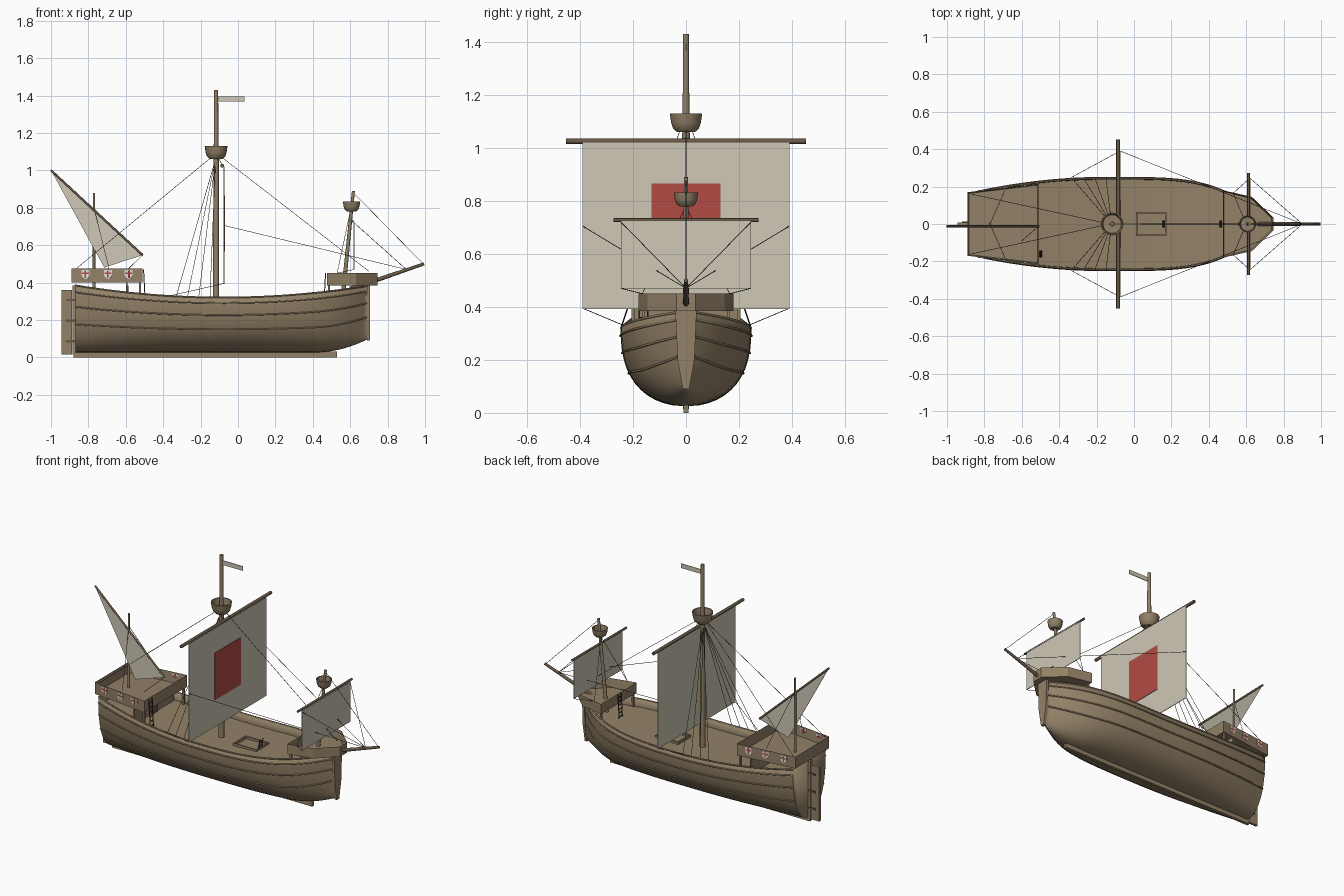
import bpy, bmesh, math
from mathutils import Vector

cube = bpy.data.objects.get("Cube")
if cube:
    bpy.data.objects.remove(cube, do_unlink=True)


def material(name, r, g, b):
    m = bpy.data.materials.new(name)
    m.use_nodes = True
    m.diffuse_color = (r, g, b, 1)
    m.node_tree.nodes["Principled BSDF"].inputs["Base Color"].default_value = (r, g, b, 1)
    return m


WOOD = material("wood", .29, .22, .135)
DARK = material("dark_wood", .14, .10, .065)
ROPE = material("rope", .07, .055, .045)
SAIL = material("sailcloth", .62, .58, .47)
RED = material("red", .45, .07, .058)
WHITE = material("white", .75, .73, .68)


def finish(name, bm, mat, smooth=False):
    bmesh.ops.recalc_face_normals(bm, faces=bm.faces)
    mesh = bpy.data.meshes.new(name)
    bm.to_mesh(mesh)
    bm.free()
    mesh.materials.append(mat)
    ob = bpy.data.objects.new(name, mesh)
    bpy.context.collection.objects.link(ob)
    if smooth:
        bpy.ops.object.select_all(action='DESELECT')
        ob.select_set(True)
        bpy.context.view_layer.objects.active = ob
        bpy.ops.object.shade_smooth_by_angle(angle=math.radians(40))
    return ob


def prism(name, pts, axis, a, b, mat):
    """Extrude a 2D outline along an axis from a to b."""
    place = {'x': lambda p, t: (t, p[0], p[1]), 'y': lambda p, t: (p[0], t, p[1]),
             'z': lambda p, t: (p[0], p[1], t)}[axis]
    bm = bmesh.new()
    face = bm.faces.new([bm.verts.new(place(p, a)) for p in pts])
    new = bmesh.ops.extrude_face_region(bm, geom=[face])['geom']
    move = Vector(place((0, 0), b - a))
    bmesh.ops.translate(bm, vec=move, verts=[v for v in new if isinstance(v, bmesh.types.BMVert)])
    return finish(name, bm, mat)


def rect(u0, u1, v0, v1):
    return [(u0, v0), (u1, v0), (u1, v1), (u0, v1)]


def tray(name, half, z0, z1, floor):
    """Open-topped castle from a half outline mirrored across y."""
    pts = half + [(x, -y) for x, y in reversed(half)]
    ob = prism(name, pts, 'z', z0, z1, WOOD)
    bm = bmesh.new()
    bm.from_mesh(ob.data)
    top = max(bm.faces, key=lambda f: f.calc_center_median().z)
    bmesh.ops.inset_region(bm, faces=[top], thickness=.01)
    bmesh.ops.translate(bm, vec=(0, 0, floor - z1), verts=top.verts[:])
    bm.to_mesh(ob.data)
    bm.free()


def spar(name, a, b, r0, r1, mat):
    """Tapered round pole between two points."""
    a, b = Vector(a), Vector(b)
    bm = bmesh.new()
    bmesh.ops.create_cone(bm, cap_ends=True, segments=12, radius1=r0, radius2=r1, depth=(b - a).length)
    ob = finish(name, bm, mat, True)
    ob.location = (a + b) / 2
    ob.rotation_euler = (b - a).to_track_quat('Z', 'Y').to_euler()


def lines(name, paths, r, mat):
    """Round tubes along polylines, all in one object."""
    cu = bpy.data.curves.new(name, 'CURVE')
    cu.dimensions = '3D'
    cu.bevel_depth = r
    cu.bevel_resolution = 1
    for path in paths:
        sp = cu.splines.new('POLY')
        sp.points.add(len(path) - 1)
        for p, co in zip(sp.points, path):
            p.co = (*co, 1)
    cu.materials.append(mat)
    bpy.context.collection.objects.link(bpy.data.objects.new(name, cu))


def nest(name, x, z, r, h):
    """Lathed lookout cup."""
    prof = [(0, 0), (.55, 0), (.8, .2), (.92, .5), (1, 1), (.9, 1), (.8, .4), (0, .35)]
    bm = bmesh.new()
    vs = [bm.verts.new((x + r * u, 0, z + h * v)) for u, v in prof]
    edges = [bm.edges.new(e) for e in zip(vs, vs[1:])]
    bmesh.ops.spin(bm, geom=vs + edges, cent=(x, 0, 0), axis=(0, 0, 1), angle=math.tau, steps=20)
    bmesh.ops.remove_doubles(bm, verts=bm.verts, dist=.0005)
    finish(name, bm, WOOD, True)


# Hull lines
def width(x):
    t = x + .15
    return .247 - .082 * (t / .72) ** 2 if t < 0 else max(.03, .247 * (1 - (t / .86) ** 4))


def sheer(x):
    return .32 + .065 * ((x + .08) / .79) ** 2


def keel_z(x):
    return .025 + .075 * (max(0, x - .4) / .3) ** 2


def side(x, u, s=1, out=0):
    y = width(x) * (1 - (1 - u) ** 2.5) ** .4545
    return (x, s * (y + out), keel_z(x) + u * (sheer(x) - keel_z(x)))


STERN, BOW, N, M = -.87, .70, 44, 12
xs = [STERN + (BOW - STERN) * math.sin(i / N * math.pi / 2) for i in range(N + 1)]

# Hull shell with flat transom
bm = bmesh.new()
rows = []
for x in xs:
    us = [(j / M) ** 1.8 for j in range(M + 1)]
    ring = [side(x, u, -1) for u in reversed(us)] + [side(x, u) for u in us[1:]]
    rows.append([bm.verts.new(p) for p in ring])
for p, q in zip(rows, rows[1:]):
    for k in range(2 * M):
        bm.faces.new((p[k], p[k + 1], q[k + 1], q[k]))
bm.faces.new(rows[0])
bm.faces.new(rows[-1])
hull = finish("hull", bm, WOOD, True)
shell = hull.modifiers.new("planking", 'SOLIDIFY')
shell.thickness = .008
shell.offset = -1

# Deck following the sheer
bm = bmesh.new()
edge = [[bm.verts.new((x, s * (width(x) - .006), sheer(x) - .05)) for s in (-1, 1)] for x in xs]
for p, q in zip(edge, edge[1:]):
    bm.faces.new((p[0], q[0], q[1], p[1]))
finish("deck", bm, WOOD)

# Wales and gunwales
lines("wales", [[side(x, u, s, .001) for x in xs] for u in (.9, .68, .42) for s in (-1, 1)], .0045, WOOD)
lines("gunwales", [[side(x, 1, s, -.003) for x in xs] for s in (-1, 1)], .005, WOOD)

# Keel, stem, sternpost and rudder
prism("keel", rect(-.88, .53, 0, .03), 'y', -.01, .01, WOOD)
prism("stem", [(-.012, .09), (.012, .09), (.032, .2), (.04, .385), (-.04, .385), (-.032, .2)],
      'x', .69, .706, WOOD)
prism("sternpost", rect(-.885, -.865, .015, .385), 'y', -.012, .012, WOOD)
prism("rudder", rect(-.945, -.887, .015, .36), 'y', -.008, .008, WOOD)
for z in (.08, .19, .3):
    prism("rudder_hinge", rect(-.92, -.87, z, z + .012), 'y', -.014, .014, DARK)

# Castles
tray("aft_castle", [(-.89, .17), (-.51, .215)], .40, .475, .41)
tray("fore_castle", [(.475, .18), (.63, .145), (.745, .035)], .385, .45, .395)
prism("aft_bulkhead", rect(-.2, .2, .28, .40), 'x', -.6, -.59, WOOD)
prism("aft_door", rect(-.03, .03, .29, .385), 'x', -.59, -.585, DARK)
for s in (-1, 1):
    prism("aft_post", rect(s * .2 - .006, s * .2 + .006, .28, .40), 'x', -.53, -.518, WOOD)
    prism("fore_post", rect(s * .16 - .006, s * .16 + .006, .28, .39), 'x', .48, .492, WOOD)

# Shields with crosses on both sides of the aft castle
shield = [(-.021, .024), (-.021, -.004), (-.013, -.017), (0, -.024), (.013, -.017), (.021, -.004), (.021, .024)]
for s in (-1, 1):
    for x in (-.815, -.695, -.585):
        parts = [prism("shield", shield, 'y', -.003, .003, WHITE),
                 prism("cross_upright", rect(-.004, .004, -.02, .022), 'y', -.004, .004, RED),
                 prism("cross_bar", rect(-.019, .019, .002, .01), 'y', -.004, .004, RED)]
        for ob in parts:
            ob.location = (x, s * (.17 + .118 * (x + .89)), .443)
            ob.rotation_euler.z = s * math.atan(.118)


# Ladders
def ladder(name, x0, z0, x1, z1, y):
    rails = [[(x0, y + d, z0), (x1, y + d, z1)] for d in (-.016, .016)]
    rungs = [[(x0 + (x1 - x0) * t, y + d, z0 + (z1 - z0) * t) for d in (-.016, .016)]
             for t in (.12, .27, .42, .57, .72, .87)]
    lines(name, rails + rungs, .003, ROPE)


ladder("aft_ladder", -.495, .28, -.505, .47, -.16)
ladder("fore_ladder", .46, .29, .468, .45, 0)
ladder("hatch_ladder", .15, .24, .165, .33, 0)

# Hatch coaming
for y in (-.06, .06):
    prism("hatch_side", rect(.01, .175, y - .004, y + .004), 'z', .265, .287, WOOD)
for x in (.014, .171):
    prism("hatch_end", rect(x - .004, x + .004, -.06, .06), 'z', .265, .287, WOOD)

# Masts, yards and bowsprit
spar("main_mast", (-.117, 0, .25), (-.117, 0, 1.1), .017, .014, WOOD)
spar("main_topmast", (-.117, 0, 1.08), (-.117, 0, 1.43), .013, .011, WOOD)
spar("fore_mast", (.555, 0, .27), (.617, 0, .89), .012, .008, WOOD)
spar("mizzen_mast", (-.77, 0, .28), (-.77, 0, .88), .008, .006, WOOD)
spar("bowsprit", (.6, 0, .365), (.995, 0, .5), .013, .008, DARK)
spar("main_yard", (-.085, -.453, 1.025), (-.085, .453, 1.025), .01, .01, DARK)
spar("fore_yard", (.612, -.273, .728), (.612, .273, .728), .007, .007, DARK)
spar("mizzen_yard", (-1, -.012, 1), (-.51, -.012, .547), .006, .006, DARK)
nest("main_nest", -.117, 1.06, .061, .07)
nest("fore_nest", .607, .78, .046, .052)

# Sails and pennant
prism("main_sail", rect(-.39, .39, .393, 1.02), 'x', -.077, -.073, SAIL)
prism("main_sail_panel", rect(-.13, .13, .565, .865), 'x', -.073, -.07, RED)
prism("fore_sail", rect(-.245, .245, .47, .724), 'x', .618, .622, SAIL)
prism("mizzen_sail", [(-1, 1), (-.51, .547), (-.715, .48)], 'y', -.014, -.01, SAIL)
prism("pennant", rect(-.107, .035, 1.368, 1.396), 'y', -.002, .002, SAIL)

# Standing and running rigging
ropes = [[(-.1, 0, 1.08), (.7, 0, .46)], [(.617, 0, .88), (.99, 0, .5)]]
for s in (-1, 1):
    ropes += [[(-.13, 0, 1.08), (-.87, s * .16, .47)],
              [(-.073, s * .39, .705), (.9, 0, .47)],
              [(-.075, s * .39, .395), (-.36, s * .235, .33)],
              [(.62, s * .245, .47), (.53, s * .165, .45)],
              [(.62, s * .245, .72), (.9, 0, .47)],
              [(.6, 0, .78), (.53, s * .165, .45)],
              [(-.77, 0, .8), (-.69, s * .18, .475)],
              [(-.085, s * .035, 1.03), (-.11, s * .02, 1.075)]]
    ropes += [[(-.12, 0, 1.06), side(x, 1, s)] for x in (-.33, -.27, -.21, -.15)]
ropes.append([(-.51, -.012, .547), (-.6, -.09, .46)])
lines("rigging", ropes, .0014, ROPE)
